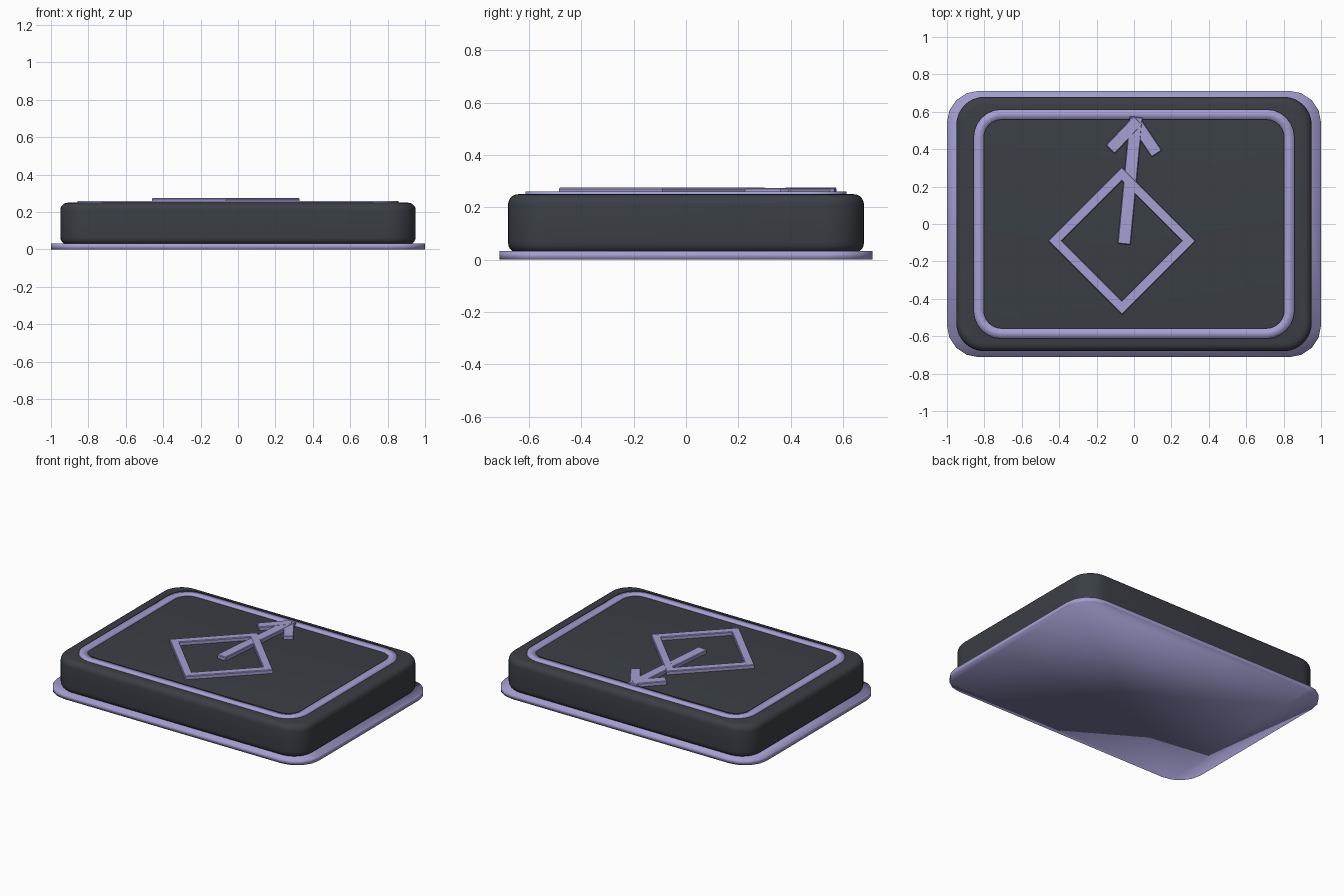
import bpy
import bmesh
from math import sin, cos, pi
from mathutils import Vector

cube = bpy.data.objects.get("Cube")
if cube:
    bpy.data.objects.remove(cube, do_unlink=True)


def material(name, colour):
    mat = bpy.data.materials.new(name)
    mat.use_nodes = True
    mat.diffuse_color = (*colour, 1)
    mat.node_tree.nodes["Principled BSDF"].inputs["Base Color"].default_value = (*colour, 1)
    return mat


LAVENDER = material("lavender", (0.37, 0.35, 0.65))
CHARCOAL = material("charcoal", (0.042, 0.050, 0.060))


def finish(name, bm, mat, smooth_angle=None, smooth=False):
    bmesh.ops.recalc_face_normals(bm, faces=bm.faces)
    mesh = bpy.data.meshes.new(name)
    bm.to_mesh(mesh)
    bm.free()
    obj = bpy.data.objects.new(name, mesh)
    bpy.context.collection.objects.link(obj)
    mesh.materials.append(mat)
    bpy.ops.object.select_all(action='DESELECT')
    obj.select_set(True)
    bpy.context.view_layer.objects.active = obj
    if smooth:
        bpy.ops.object.shade_smooth()
    elif smooth_angle:
        bpy.ops.object.shade_smooth_by_angle(angle=smooth_angle)
    return obj


def rounded_loop(bm, hx, hy, radius, z, steps):
    """Ring of vertices around a rounded rectangle."""
    verts = []
    for k, (sx, sy) in enumerate(((1, 1), (-1, 1), (-1, -1), (1, -1))):
        for i in range(steps + 1):
            a = (k + i / steps) * pi / 2
            verts.append(bm.verts.new((sx * (hx - radius) + radius * cos(a),
                                       sy * (hy - radius) + radius * sin(a), z)))
    return verts


def bridge(bm, a, b):
    n = len(a)
    for i in range(n):
        j = (i + 1) % n
        bm.faces.new((a[i], a[j], b[j], b[i]))


def slab(name, hx, hy, radius, layers, steps, mat, **shading):
    """Solid rounded rectangle lofted through (inset, height) layers."""
    bm = bmesh.new()
    loops = [rounded_loop(bm, hx - d, hy - d, radius - d, z, steps) for d, z in layers]
    for a, b in zip(loops, loops[1:]):
        bridge(bm, a, b)
    bm.faces.new(loops[0])
    bm.faces.new(loops[-1])
    return finish(name, bm, mat, **shading)


# Base plate
slab("base_plate", 1.0, 0.712, 0.17, [(0, 0), (0, 0.032)], 4, LAVENDER, smooth=True)

# Body with rolled top and bottom edges
edge = 0.04
arc = [i * pi / 10 for i in range(6)]
layers = [(edge * (1 - sin(a)), 0.025 + edge * (1 - cos(a))) for a in arc]
layers += [(edge * (1 - cos(a)), 0.25 - edge * (1 - sin(a))) for a in arc]
slab("body", 0.95, 0.68, 0.15, layers, 8, CHARCOAL, smooth_angle=pi / 6)

# Raised border on the top face
bm = bmesh.new()
rings = [rounded_loop(bm, 0.858 - d, 0.613 - d, 0.15 - d, z, 6)
         for d, z in ((0, 0.24), (0, 0.26), (0.055, 0.26), (0.055, 0.24))]
for a, b in zip(rings, rings[1:] + rings[:1]):
    bridge(bm, a, b)
finish("top_border", bm, LAVENDER, smooth=True)

# Diamond frame
bm = bmesh.new()
frame = []
for r, z in ((0.395, 0.245), (0.395, 0.270), (0.390, 0.275),
             (0.325, 0.275), (0.320, 0.270), (0.320, 0.245)):
    frame.append([bm.verts.new((-0.065 + r * cos(k * pi / 2),
                                -0.09 + r * sin(k * pi / 2), z)) for k in range(4)])
for a, b in zip(frame, frame[1:] + frame[:1]):
    bridge(bm, a, b)
finish("diamond_frame", bm, LAVENDER)


def bar(name, start, end, width, top):
    """Flat bar between two points on the top face, with a fine bevel."""
    start, end = Vector(start), Vector(end)
    along = end - start
    side = Vector((-along.y, along.x)).normalized() * width / 2
    bm = bmesh.new()
    corners = [start + side, start - side, end - side, end + side]
    low = [bm.verts.new((*c, 0.245)) for c in corners]
    high = [bm.verts.new((*c, top)) for c in corners]
    bridge(bm, low, high)
    bm.faces.new(low)
    bm.faces.new(high)
    obj = finish(name, bm, LAVENDER)
    bevel = obj.modifiers.new("edge", 'BEVEL')
    bevel.width = 0.004
    bevel.segments = 1
    return obj


# Arrow: shaft and two barbs
bar("arrow_shaft", (-0.053, -0.108), (0.012, 0.572), 0.07, 0.274)
bar("arrow_barb_right", (-0.127, 0.398), (0.022, 0.555), 0.066, 0.275)
bar("arrow_barb_left", (0.122, 0.375), (0.002, 0.555), 0.066, 0.273)
